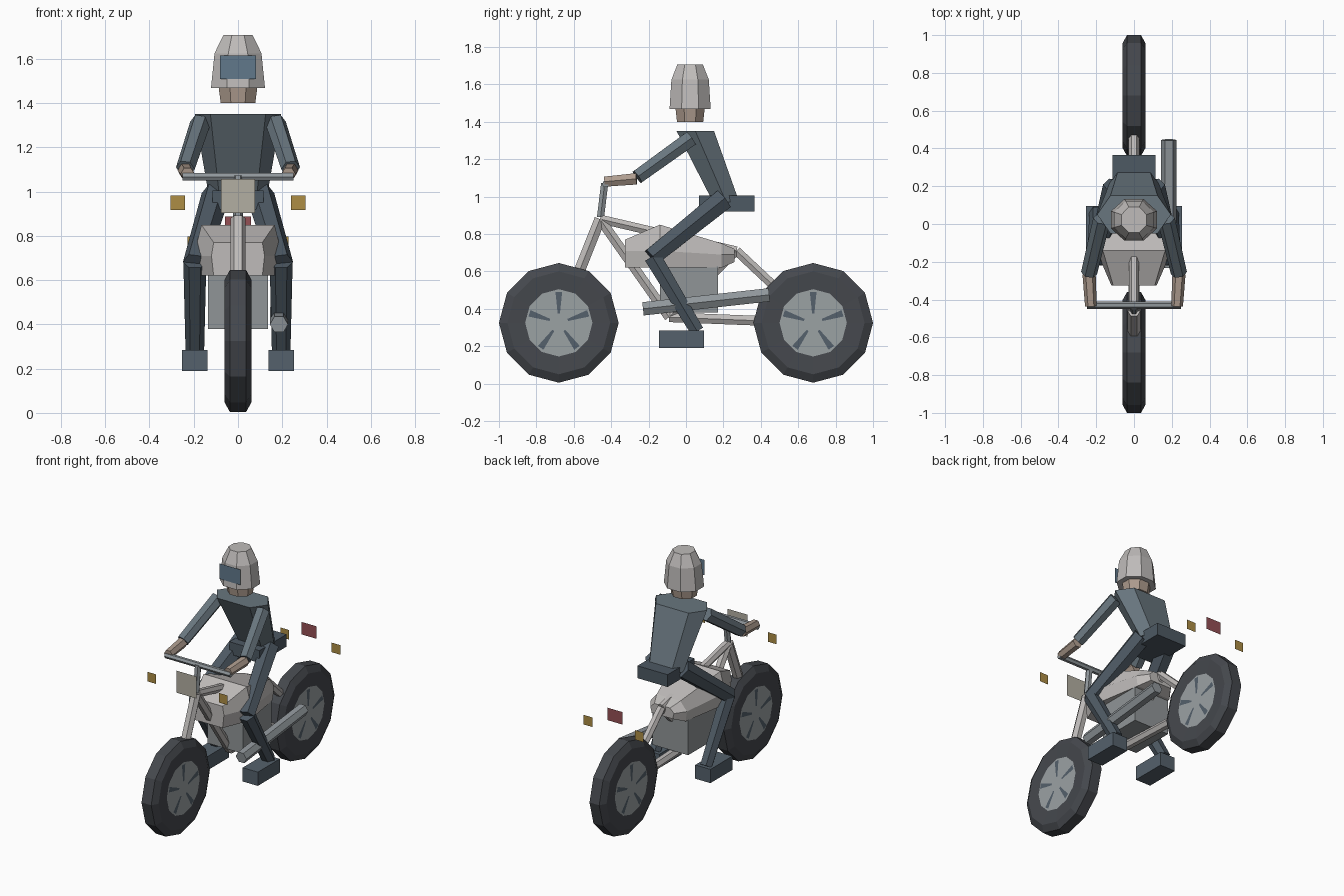
import bpy, bmesh
from math import sin, cos, pi, radians
from mathutils import Vector

if "Cube" in bpy.data.objects:
    bpy.data.objects.remove(bpy.data.objects["Cube"])

PALETTE = {
    "rubber": (0.06, 0.065, 0.075), "rim": (0.33, 0.36, 0.37), "spoke": (0.09, 0.12, 0.15),
    "metal": (0.52, 0.50, 0.49), "steel": (0.28, 0.31, 0.33), "engine": (0.28, 0.30, 0.31),
    "jacket": (0.14, 0.18, 0.21), "trousers": (0.075, 0.10, 0.125), "skin": (0.42, 0.33, 0.27),
    "visor": (0.12, 0.19, 0.26), "lamp": (0.45, 0.43, 0.36), "red": (0.30, 0.08, 0.09),
    "amber": (0.42, 0.27, 0.06),
}
MATS = {}


def material(name):
    if name not in MATS:
        MATS[name] = bpy.data.materials.new(name)
        MATS[name].diffuse_color = (*PALETTE[name], 1)
    return MATS[name]


def finish(name, bm, mat):
    bmesh.ops.recalc_face_normals(bm, faces=bm.faces)
    me = bpy.data.meshes.new(name)
    bm.to_mesh(me)
    bm.free()
    me.materials.append(material(mat))
    ob = bpy.data.objects.new(name, me)
    bpy.context.collection.objects.link(ob)
    return ob


def loft(name, rings, mat):
    """Skin a row of closed rings and cap both ends."""
    bm = bmesh.new()
    rows = [[bm.verts.new(p) for p in ring] for ring in rings]
    n = len(rows[0])
    for a, b in zip(rows, rows[1:]):
        for i in range(n):
            bm.faces.new((a[i], a[(i + 1) % n], b[(i + 1) % n], b[i]))
    bm.faces.new(rows[0])
    bm.faces.new(rows[-1])
    return finish(name, bm, mat)


def tube(name, p, q, mat, r1, r2=None, sides=6):
    """Faceted tube between two points."""
    p, q = Vector(p), Vector(q)
    d = (q - p).normalized()
    u = Vector((1, 0, 0)) if abs(d.x) < 0.9 else Vector((0, 1, 0))
    u = (u - d * u.dot(d)).normalized()
    v = d.cross(u)
    ring = lambda c, r: [c + r * (u * cos(t) + v * sin(t))
                         for t in (2 * pi * i / sides for i in range(sides))]
    return loft(name, [ring(p, r1), ring(q, r2 or r1)], mat)


def box(name, x, y, z, mat):
    """Box from (low, high) ranges."""
    ring = lambda h: [(x[0], y[0], h), (x[1], y[0], h), (x[1], y[1], h), (x[0], y[1], h)]
    return loft(name, [ring(z[0]), ring(z[1])], mat)


def plate(name, x, y, z, w, h, mat):
    """Thin upright panel facing along y."""
    bm = bmesh.new()
    bm.faces.new([bm.verts.new((x + i * w, y, z + j * h))
                  for i, j in ((-1, -1), (1, -1), (1, 1), (-1, 1))])
    return finish(name, bm, mat)


def oct_ring(cy, z, rx, ry):
    k = 1 / cos(pi / 8)
    return [(k * rx * cos(pi / 8 + i * pi / 4), cy + k * ry * sin(pi / 8 + i * pi / 4), z)
            for i in range(8)]


# Wheels: tyre ring, rim disc and five dark wedges on each side
def wheel(name, cy, cz=0.325):
    def ring(x, r):
        return [(x, cy + r * sin(i * pi / 6), cz + r * cos(i * pi / 6)) for i in range(12)]
    bm = bmesh.new()
    prof = [(-0.058, 0.18), (-0.062, 0.275), (-0.037, 0.32),
            (0.037, 0.32), (0.062, 0.275), (0.058, 0.18)]
    rows = [[bm.verts.new(p) for p in ring(*s)] for s in prof]
    for a, b in zip(rows, rows[1:] + rows[:1]):
        for i in range(12):
            bm.faces.new((a[i], a[(i + 1) % 12], b[(i + 1) % 12], b[i]))
    finish(name + "_tyre", bm, "rubber")
    loft(name + "_rim", [ring(-0.058, 0.182), ring(0.058, 0.182)], "rim")
    bm = bmesh.new()
    for side in (-0.061, 0.061):
        for k in range(5):
            a = k * radians(72)
            bm.faces.new([bm.verts.new((side, cy + r * sin(a) + w * cos(a), cz + r * cos(a) - w * sin(a)))
                          for r, w in ((0.05, -0.006), (0.05, 0.006), (0.165, 0.018), (0.165, -0.018))])
    finish(name + "_spokes", bm, "spoke")


HUB_F, HUB_R = (0, -0.68, 0.325), (0, 0.68, 0.325)
wheel("front_wheel", -0.68)
wheel("rear_wheel", 0.68)

# Frame, fork and handlebar
HEAD, SEAT, CRANK = (0, -0.46, 0.88), (0, 0.27, 0.71), (0, -0.09, 0.355)
tube("fork", HEAD, HUB_F, "metal", 0.034)
tube("top_tube", HEAD, SEAT, "metal", 0.027)
tube("down_tube", HEAD, CRANK, "metal", 0.03)
tube("seat_tube", SEAT, CRANK, "metal", 0.027)
tube("seat_stay", SEAT, HUB_R, "metal", 0.028)
tube("chain_stay", CRANK, HUB_R, "metal", 0.03)
tube("steering_stem", (0, -0.457, 0.89), (0, -0.435, 1.07), "steel", 0.022)
tube("handlebar", (-0.25, -0.43, 1.067), (0.25, -0.43, 1.067), "steel", 0.019)


# Tank: six-sided sections along y, then engine and exhaust
def tank_ring(y, low, mid, top, w_low, w_mid, w_top):
    half = [(w_low, low), (w_mid, mid), (w_top, top)]
    return [(x, y, z) for x, z in half] + [(-x, y, z) for x, z in reversed(half)]


loft("tank", [tank_ring(-0.325, 0.62, 0.71, 0.77, 0.11, 0.12, 0.11),
              tank_ring(-0.14, 0.62, 0.71, 0.85, 0.185, 0.20, 0.165),
              tank_ring(0.19, 0.62, 0.69, 0.75, 0.13, 0.14, 0.09),
              tank_ring(0.26, 0.65, 0.69, 0.72, 0.08, 0.09, 0.06)], "metal")
box("engine", (-0.135, 0.135), (-0.14, 0.17), (0.38, 0.63), "engine")
tube("exhaust", (0.185, -0.23, 0.40), (0.185, 0.445, 0.475), "steel", 0.041)

# Lamps
plate("headlight", 0, -0.56, 0.98, 0.076, 0.076, "lamp")
plate("tail_light", 0, 0.775, 0.845, 0.058, 0.043, "red")
for s, side in ((-1, "left"), (1, "right")):
    plate("front_signal_" + side, s * 0.273, -0.55, 0.95, 0.033, 0.033, "amber")
    plate("rear_signal_" + side, s * 0.195, 0.79, 0.765, 0.033, 0.033, "amber")


# Rider body
def torso_ring(cy, z, rx, ry):
    return [(rx * a, cy + ry * b, z) for a, b in
            ((1, 0), (0.64, 1), (-0.64, 1), (-1, 0), (-0.64, -1), (0.64, -1))]


loft("torso", [torso_ring(0.215, 0.97, 0.13, 0.07), torso_ring(0.05, 1.35, 0.195, 0.10)], "jacket")
box("hips", (-0.115, 0.115), (0.07, 0.365), (0.92, 1.005), "trousers")
loft("face", [oct_ring(0.022, 1.40, 0.078, 0.07), oct_ring(0.022, 1.49, 0.09, 0.08)], "skin")
loft("helmet", [oct_ring(0.022, 1.468, 0.122, 0.11), oct_ring(0.022, 1.625, 0.106, 0.10),
                oct_ring(0.022, 1.707, 0.066, 0.068)], "metal")
plate("visor", 0, -0.088, 1.562, 0.081, 0.053, "visor")

# Rider limbs, mirrored left and right
for s, side in ((-1, "left"), (1, "right")):
    tube("upper_arm_" + side, (s * 0.17, 0.025, 1.31), (s * 0.238, -0.26, 1.105), "jacket", 0.047, 0.043)
    tube("forearm_" + side, (s * 0.238, -0.265, 1.095), (s * 0.228, -0.435, 1.08), "skin", 0.035, 0.031)
    tube("thigh_" + side, (s * 0.10, 0.20, 0.985), (s * 0.195, -0.185, 0.675), "trousers", 0.065, 0.055)
    tube("shin_" + side, (s * 0.195, -0.18, 0.68), (s * 0.195, 0.06, 0.28), "trousers", 0.052, 0.042)
    box("boot_" + side, (s * 0.195 - 0.058, s * 0.195 + 0.058), (-0.145, 0.095), (0.19, 0.285), "spoke")

for m in bpy.data.materials:
    if m.users and not m.is_grease_pencil:
        m.use_nodes = True
        m.node_tree.nodes["Principled BSDF"].inputs["Base Color"].default_value = m.diffuse_color
